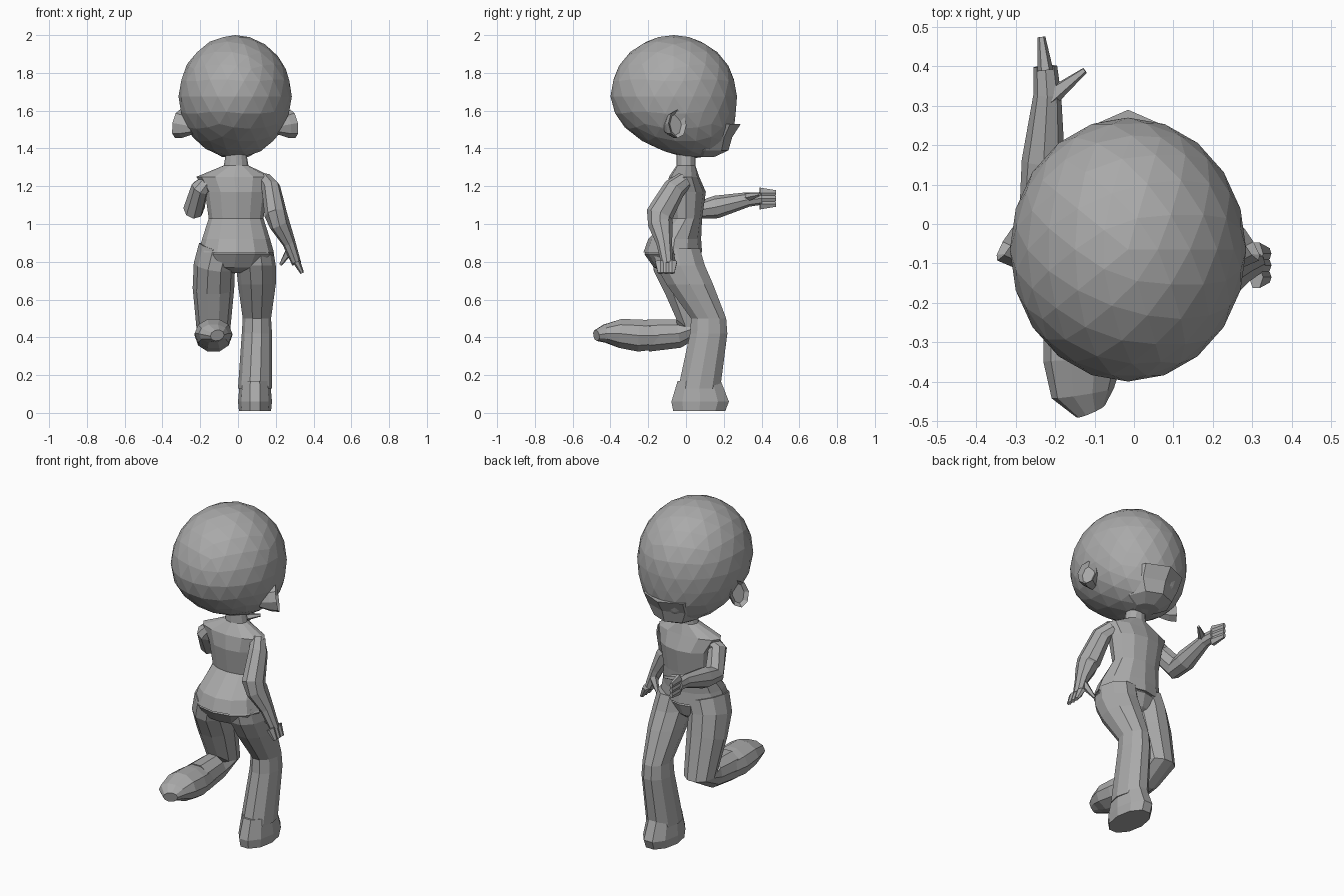
import bpy, bmesh, math
from mathutils import Vector

default_cube = bpy.data.objects.get("Cube")
if default_cube:
    bpy.data.objects.remove(default_cube, do_unlink=True)

GREY = (0.4, 0.4, 0.4, 1)
clay = bpy.data.materials.new("clay_grey")
clay.use_nodes = True
clay.diffuse_color = GREY
clay.node_tree.nodes["Principled BSDF"].inputs["Base Color"].default_value = GREY

SIDEWAYS, FORWARD, UP = Vector((1, 0, 0)), Vector((0, 1, 0)), Vector((0, 0, 1))


def finish(name, bm):
    """Turn a bmesh into a flat shaded object with outward faces."""
    bmesh.ops.recalc_face_normals(bm, faces=bm.faces[:])
    mesh = bpy.data.meshes.new(name)
    bm.to_mesh(mesh)
    bm.free()
    mesh.materials.append(clay)
    part = bpy.data.objects.new(name, mesh)
    bpy.context.collection.objects.link(part)


def loft(name, rings, sides=8, flat=1, level=False, across=SIDEWAYS, dish=0):
    """Skin rings of (x, y, z, half width[, half depth]).

    Without a depth, a ring uses its width times flat. Level rings stay
    horizontal, the others follow the path. Dish hollows the last cap.
    """
    bm = bmesh.new()
    centres = [Vector(ring[:3]) for ring in rings]
    loops = []
    for index, ring in enumerate(rings):
        before = centres[max(index - 1, 0)]
        after = centres[min(index + 1, len(centres) - 1)]
        along = -UP if level else (after - before).normalized()
        wide = (across - along * across.dot(along)).normalized()
        deep = along.cross(wide)
        width = ring[3]
        depth = ring[4] if len(ring) > 4 else width * flat
        angles = [math.tau * step / sides for step in range(sides)]
        loops.append([
            bm.verts.new(centres[index]
                         + wide * width * math.cos(angle)
                         + deep * depth * math.sin(angle))
            for angle in angles])
    for upper, lower in zip(loops, loops[1:]):
        for step in range(sides):
            following = (step + 1) % sides
            bm.faces.new((upper[step], upper[following],
                          lower[following], lower[step]))
    bm.faces.new(loops[0])
    cap = bm.faces.new(loops[-1])
    if dish:
        bmesh.ops.recalc_face_normals(bm, faces=bm.faces[:])
        bmesh.ops.inset_region(bm, faces=[cap], thickness=dish, depth=-dish)
    finish(name, bm)


def head(name, centre, radii):
    """Faceted ball whose lower part slides forward into a jaw."""
    bm = bmesh.new()
    bmesh.ops.create_icosphere(bm, subdivisions=3, radius=1)
    bmesh.ops.scale(bm, vec=radii, verts=bm.verts[:])
    for vert in bm.verts:
        jaw = max(-vert.co.z / radii.z, 0) ** 2
        vert.co += centre + FORWARD * jaw * 0.12
    finish(name, bm)


def hand(label, palm, tips, spread, thumb_root, thumb_tip):
    """Three tapering fingers side by side, and a thumb."""
    for number, finger in enumerate(("inner", "middle", "outer")):
        offset = Vector(spread) * (number - 1)
        loft(f"{label}_{finger}_finger",
             [(*(Vector(palm) + offset), 0.02), (*(Vector(tips) + offset), 0.01)],
             sides=6, flat=1.6)
    loft(f"{label}_thumb", [(*thumb_root, 0.025), (*thumb_tip, 0.008)], sides=5)


# head, jaw with a pointed shelf, and cupped ears
head_centre = Vector((-0.015, -0.065, 1.675))
head("head", head_centre, Vector((0.3, 0.335, 0.325)))
loft("muzzle", [
    (-0.015, 0.1, 1.53, 0.18, 0.19),
    (-0.015, 0.1, 1.46, 0.17, 0.145),
    (-0.015, 0.1, 1.39, 0.13, 0.125),
    (-0.015, 0.09, 1.355, 0.07, 0.06)], level=True)
for label, sign in (("left", 1), ("right", -1)):
    root = head_centre + Vector((sign * 0.22, -0.03, -0.16))
    rim = head_centre + Vector((sign * 0.305, 0.02, -0.145))
    loft(f"{label}_ear",
         [(*root, 0.03), (*root.lerp(rim, 0.6), 0.05), (*rim, 0.055)],
         flat=1.4, across=FORWARD, dish=0.02)

# neck and upper body down to the shirt hem
loft("torso", [
    (-0.01, 0, 1.4, 0.05, 0.05),
    (-0.01, 0, 1.31, 0.065, 0.05),
    (-0.02, -0.01, 1.25, 0.2, 0.08),
    (-0.01, 0, 1.17, 0.165, 0.105),
    (-0.01, 0, 1.03, 0.145, 0.085),
    (-0.01, -0.06, 0.92, 0.18, 0.14),
    (-0.01, -0.07, 0.85, 0.2, 0.155)], sides=12, level=True)

# trousers: hips, straight leg and bent leg
loft("hips", [
    (-0.01, -0.07, 0.9, 0.16, 0.12),
    (-0.01, -0.07, 0.84, 0.2, 0.15),
    (-0.02, -0.06, 0.77, 0.17, 0.11),
    (-0.02, -0.04, 0.74, 0.08, 0.05)], sides=12, level=True)
loft("standing_leg", [
    (0.085, -0.05, 0.87, 0.1),
    (0.095, -0.03, 0.78, 0.105),
    (0.1, 0.02, 0.68, 0.1),
    (0.1, 0.12, 0.5, 0.075),
    (0.1, 0.12, 0.42, 0.08),
    (0.09, 0.07, 0.13, 0.09)], sides=10, flat=1.3, level=True)
loft("raised_leg", [
    (-0.1, -0.06, 0.87, 0.11, 0.13),
    (-0.125, -0.05, 0.78, 0.11, 0.13),
    (-0.13, -0.01, 0.66, 0.11),
    (-0.13, 0.05, 0.45, 0.09),
    (-0.13, -0.04, 0.42, 0.08),
    (-0.13, -0.2, 0.41, 0.09)], sides=10)

# shoes
loft("standing_shoe", [
    (0.09, 0.07, 0.17, 0.08, 0.12),
    (0.09, 0.075, 0.06, 0.09, 0.16),
    (0.09, 0.07, 0.01, 0.085, 0.145)], sides=10, level=True)
loft("raised_shoe", [
    (-0.13, -0.1, 0.41, 0.08, 0.07),
    (-0.13, -0.25, 0.41, 0.1, 0.09),
    (-0.13, -0.35, 0.42, 0.1, 0.08),
    (-0.13, -0.43, 0.42, 0.08, 0.05),
    (-0.11, -0.475, 0.41, 0.04, 0.03)], sides=10)

# hanging arm and reaching arm, shoulder to palm
loft("left_arm", [
    (0.14, -0.01, 1.23, 0.04),
    (0.175, -0.06, 1.19, 0.05),
    (0.2, -0.14, 1.05, 0.06),
    (0.22, -0.135, 1, 0.055),
    (0.27, -0.115, 0.9, 0.035),
    (0.31, -0.1, 0.79, 0.025)], flat=1.2)
loft("right_arm", [
    (-0.15, -0.01, 1.23, 0.04),
    (-0.2, -0.01, 1.19, 0.05),
    (-0.235, 0.07, 1.08, 0.055),
    (-0.23, 0.16, 1.09, 0.055),
    (-0.22, 0.33, 1.13, 0.035),
    (-0.225, 0.4, 1.135, 0.03)], flat=1.1)
hand("left", (0.31, -0.105, 0.8), (0.34, -0.105, 0.74), (0, 0.03, 0),
     (0.275, -0.09, 0.86), (0.225, -0.06, 0.785))
hand("right", (-0.225, 0.39, 1.135), (-0.235, 0.475, 1.135), (0, 0, 0.03),
     (-0.215, 0.32, 1.14), (-0.125, 0.39, 1.155))
